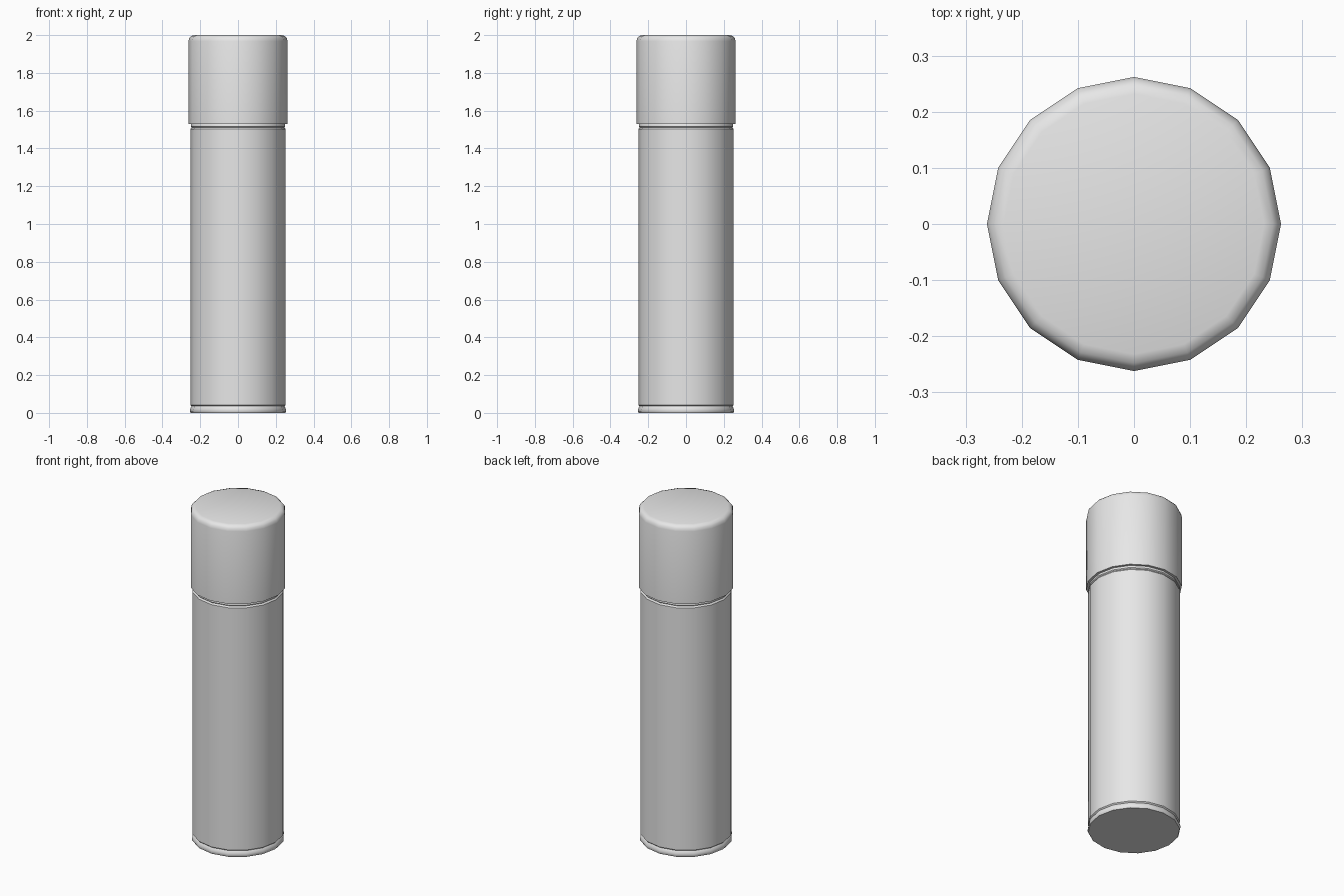
import bpy
import bmesh
from math import cos, sin, tau

SIDES = 16

old = bpy.data.objects.get("Cube")
if old:
    bpy.data.objects.remove(old, do_unlink=True)

grey = bpy.data.materials.new("light grey")
grey.use_nodes = True
grey.diffuse_color = (0.8, 0.8, 0.8, 1)
grey.node_tree.nodes["Principled BSDF"].inputs["Base Color"].default_value = (0.8, 0.8, 0.8, 1)


def lathe(name, profile):
    """Closed solid of revolution from (radius, height) points, bottom to top."""
    bm = bmesh.new()
    rings = [[bm.verts.new((r * cos(tau * i / SIDES), r * sin(tau * i / SIDES), z))
              for i in range(SIDES)] for r, z in profile]
    for low, high in zip(rings, rings[1:]):
        for i in range(SIDES):
            j = (i + 1) % SIDES
            bm.faces.new((low[i], low[j], high[j], high[i]))
    bm.faces.new(rings[0][::-1])
    bm.faces.new(rings[-1])
    mesh = bpy.data.meshes.new(name)
    bm.to_mesh(mesh)
    bm.free()
    mesh.materials.append(grey)
    obj = bpy.data.objects.new(name, mesh)
    bpy.context.collection.objects.link(obj)
    bpy.ops.object.select_all(action='DESELECT')
    obj.select_set(True)
    bpy.context.view_layer.objects.active = obj
    bpy.ops.object.shade_smooth_by_angle(angle=0.6)
    return obj


# Rolled rim at the foot
lathe("base_rim", [(0.25, 0), (0.254, 0.006), (0.254, 0.018), (0.25, 0.03), (0.244, 0.038)])

# Long can wall with slightly turned-in ends
lathe("can_body", [(0.244, 0.034), (0.252, 0.042), (0.252, 1.502), (0.244, 1.512)])

# Narrow collar between the can and the cap
lathe("collar", [(0.242, 1.508), (0.25, 1.516), (0.25, 1.526), (0.244, 1.535)])

# Cap with a rounded top edge
lathe("cap", [(0.262, 1.53), (0.262, 1.968), (0.258, 1.984), (0.248, 1.995), (0.232, 2.0)])
